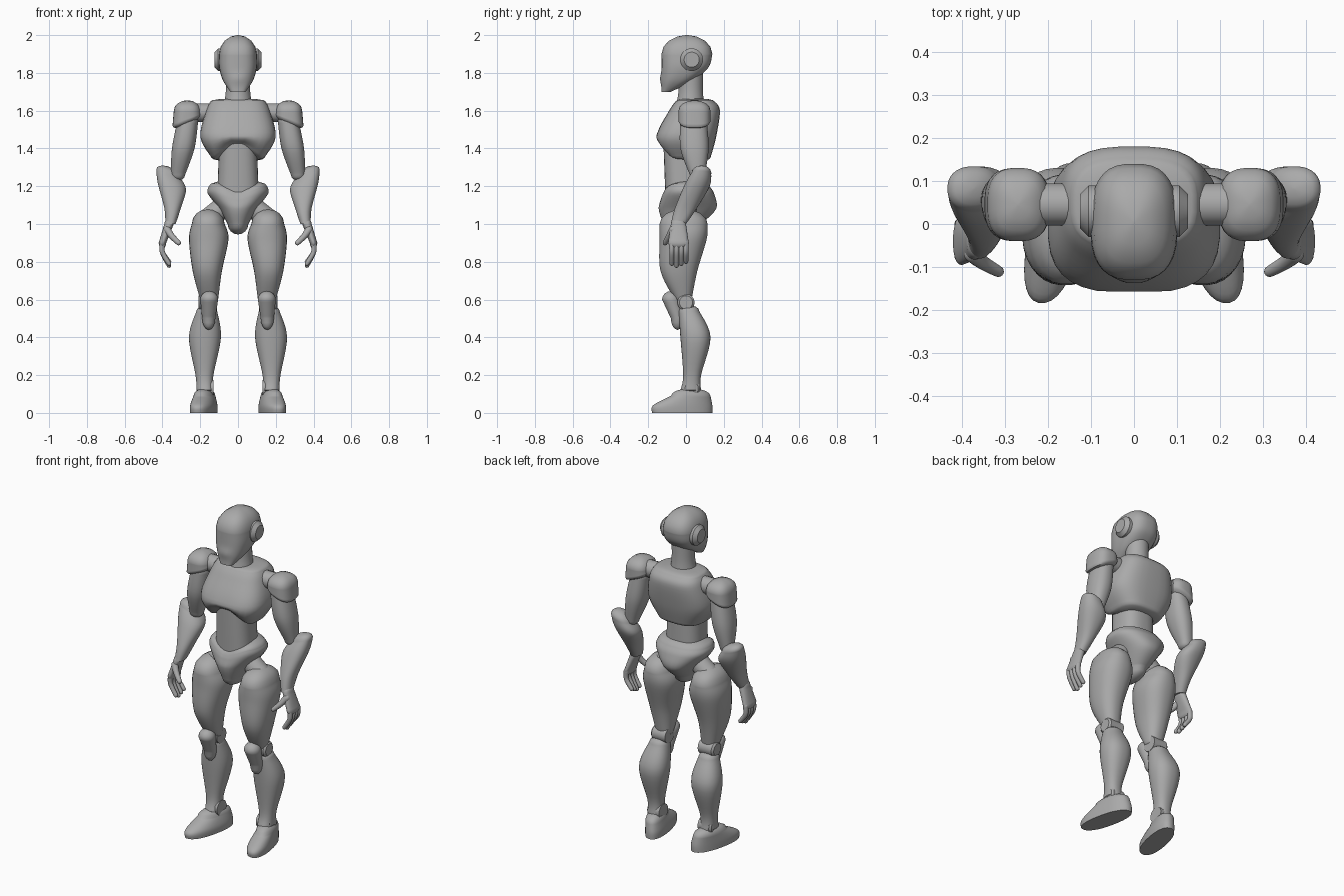
import bpy, bmesh, math
from mathutils import Vector

old = bpy.data.objects.get("Cube")
if old:
    bpy.data.objects.remove(old)

SIDES = 32
STEPS = 6
DOME = [math.pi / 2 * f for f in (.25, .5, .75, .97)]

shade = .4
grey = bpy.data.materials.new("plain grey")
grey.use_nodes = True
grey.diffuse_color = (shade, shade, shade, 1)
grey.node_tree.nodes["Principled BSDF"].inputs["Base Color"].default_value = grey.diffuse_color


def circle(count):
    """Cosine and sine pairs round a circle."""
    angles = [math.tau * (i + .5) / count for i in range(count)]
    return [(math.cos(a), math.sin(a)) for a in angles]


def bump(value, middle, width):
    """Soft bell-shaped falloff."""
    return math.exp(-((value - middle) / width) ** 2)


def ramp(value, start, end):
    """Straight blend from none to full."""
    return min(1, max(0, (value - start) / (end - start)))


def smooth_path(rows):
    """Smooth spline through rows of numbers."""
    rows = [Vector(r) for r in rows]
    padded = [rows[0]] + rows + [rows[-1]]
    path = []
    for before, start, end, after in zip(padded, padded[1:], padded[2:], padded[3:]):
        leave, arrive = (end - before) / 2, (after - start) / 2
        for step in range(STEPS):
            t = step / STEPS
            ease = t * t * (3 - 2 * t)
            path.append(start.lerp(end, ease) + leave * t * (1 - t) ** 2 - arrive * t * t * (1 - t))
    return path + [rows[-1]]


def skin(name, rings, mirror):
    """Join rings of points into a closed smooth shell."""
    bm = bmesh.new()
    loops = [[bm.verts.new(point) for point in ring] for ring in rings]
    for low, high in zip(loops, loops[1:]):
        for i in range(len(low)):
            bm.faces.new((low[i - 1], low[i], high[i], high[i - 1]))
    bm.faces.new(loops[0])
    bm.faces.new(loops[-1])
    bmesh.ops.recalc_face_normals(bm, faces=bm.faces)
    mesh = bpy.data.meshes.new(name)
    bm.to_mesh(mesh)
    bm.free()
    mesh.materials.append(grey)
    for face in mesh.polygons:
        face.use_smooth = True
    mesh.set_sharp_from_angle(angle=math.radians(40))
    obj = bpy.data.objects.new(name, mesh)
    bpy.context.collection.objects.link(obj)
    if mirror:
        obj.modifiers.new("mirror", "MIRROR")


def loft(name, rows, low_dome=0, high_dome=0, power=2.3, low_tilt=0, high_tilt=0, shape=None):
    """Stack rounded sections: (z, half width, back and front) or (z, inner, outer, front, back) in pairs."""
    paired = len(rows[0]) > 4
    if not paired:
        rows = [(z, -half, half, front, back) for z, half, front, back in rows]
    path = smooth_path(rows)
    levels = [(row, row[0], 1) for row in path]
    if low_dome:
        levels = [(path[0], path[0][0] - low_dome * math.sin(a), math.cos(a))
                  for a in reversed(DOME)] + levels
    if high_dome:
        levels += [(path[-1], path[-1][0] + high_dome * math.sin(a), math.cos(a)) for a in DOME]
    rings = []
    for row, z, size in levels:
        inner, outer, front, back = row[1:]
        blend = ramp(z, path[0][0], path[-1][0])
        tilt = low_tilt + (high_tilt - low_tilt) * blend
        ring = []
        for c, s in circle(SIDES):
            u = math.copysign(abs(c) ** (2 / power), c)
            v = math.copysign(abs(s) ** (2 / power), s)
            dx = u * size * (outer - inner) / 2
            dy = v * size * (back - front) / 2
            point = Vector(((inner + outer) / 2 + dx, (front + back) / 2 + dy, z + tilt * dx))
            if shape:
                shape(point, max(0, -v * size))
            ring.append(point)
        rings.append(ring)
    skin(name, rings, paired)


def tube(name, points, start_radius, end_radius):
    """Round-ended tapering tube along points, as a mirrored pair."""
    path = smooth_path(points)
    last = len(path) - 1
    rings = []
    for k, middle in enumerate(path):
        along = (path[min(k + 1, last)] - path[max(k - 1, 0)]).normalized()
        across = along.cross(Vector((0, 1, 0))).normalized()
        upright = along.cross(across)
        radius = start_radius + (end_radius - start_radius) * k / last
        angles = [0]
        if k == 0:
            angles = [-a for a in reversed(DOME)] + angles
        if k == last:
            angles = angles + DOME
        for a in angles:
            centre = middle + along * radius * math.sin(a)
            rings.append([centre + (across * c + upright * s) * radius * math.cos(a)
                          for c, s in circle(SIDES // 2)])
    skin(name, rings, True)


def disc(name, inner, outer, y, z, radius, chamfer):
    """Chamfered disc whose axis runs sideways, as a mirrored pair."""
    profile = [(inner, radius), (outer - chamfer, radius), (outer, radius - chamfer)]
    skin(name, [[Vector((x, y + r * c, z + r * s)) for c, s in circle(SIDES)]
                for x, r in profile], True)


# Head with a slightly ridged mask, ear discs and neck
def mask_ridge(point, front):
    point.y -= .01 * front * ramp(abs(point.x), .06, 0) * bump(point.z, 1.77, .03)


loft("head", [(1.7, .04, -.13, -.08), (1.76, .08, -.13, .04), (1.83, .1, -.13, .12),
              (1.9, .1, -.13, .14)], high_dome=.1, power=2.7, shape=mask_ridge)
disc("ear_disc", .08, .125, .03, 1.87, .06, .02)
loft("neck", [(1.6, .08, -.06, .1), (1.7, .065, -.04, .09), (1.8, .065, -.04, .09)], power=2)


# Chest shell with an arched lower front edge and a shallow centre groove
def chest_form(point, front):
    point.y += .015 * front * bump(point.x, 0, .03) * bump(point.z, 1.47, .05)
    arch = max(0, 1 - (point.x / .13) ** 2)
    point.z += .08 * front * arch * ramp(point.z, 1.47, 1.35)


loft("chest", [(1.35, .14, -.12, .13), (1.46, .2, -.16, .16), (1.6, .17, -.09, .18),
               (1.65, .145, -.055, .15)], low_dome=.02, high_dome=.015, power=2.9, shape=chest_form)
loft("abdomen", [(1.16, .11, -.11, .09), (1.43, .1, -.12, .09)], power=2.6)


# Pelvis with a notch in its upper front edge
def pelvis_notch(point, front):
    point.z -= .06 * front * ramp(abs(point.x), .13, 0) * ramp(point.z, 1.08, 1.2)


loft("pelvis", [(1, .055, -.12, .08), (1.08, .1, -.145, .16), (1.16, .16, -.135, .15),
                (1.2, .155, -.125, .125)], low_dome=.055, high_dome=.035, shape=pelvis_notch)
tube("hip_joint", [(.07, 0, 1.1), (.15, 0, 1.03)], .055, .06)

# Legs
loft("thigh", [(.6, .105, .2, -.06, .03), (.75, .085, .24, -.135, .06), (.92, .05, .26, -.14, .11),
               (1, .07, .245, -.14, .115)], low_dome=.02, high_dome=.08)
disc("knee_joint", .11, .21, 0, .585, .045, .01)
loft("kneecap", [(.5, .12, .19, -.08, -.01), (.6, .105, .2, -.127, -.03)],
     low_dome=.06, high_dome=.045, power=2)
loft("shin", [(.12, .13, .22, -.03, .08), (.2, .13, .225, -.015, .08), (.4, .09, .26, -.03, .13),
              (.54, .11, .22, -.04, .07)], low_dome=.01, high_dome=.03)
disc("ankle_joint", .13, .215, .03, .13, .045, .01)


# Foot turned slightly outward, with a higher instep
def toe_out(point, front):
    point.x -= .2 * point.y


loft("foot", [(0, .115, .24, -.18, .14), (.04, .115, .24, -.175, .14), (.09, .13, .235, -.08, .13)],
     high_dome=.04, shape=toe_out)

# Arms
tube("shoulder_joint", [(.13, .045, 1.59), (.25, .045, 1.59)], .05, .05)
loft("shoulder_pad", [(1.55, .195, .347, -.04, .13), (1.6, .197, .34, -.04, .13)],
     low_dome=.03, high_dome=.055, power=2.7, low_tilt=-.4)
loft("upper_arm", [(1.26, .28, .355, .02, .1), (1.4, .23, .35, -.03, .12), (1.55, .21, .32, -.03, .11)],
     low_dome=.03, high_dome=.03)
loft("forearm", [(1, .33, .385, -.08, 0), (1.08, .305, .39, -.06, .055), (1.2, .275, .425, -.01, .125),
                 (1.27, .31, .433, .03, .134)], high_dome=.035, high_tilt=.3)

# Hands with curled fingers
loft("palm", [(.9, .38, .42, -.095, .015), (1, .34, .39, -.08, 0)], low_dome=.03, high_dome=.03)
for i, finger in enumerate(("index", "middle", "ring", "little")):
    y = -.075 + .025 * i
    tip = .78 + .01 * abs(i - 1)
    tube(finger + "_finger", [(.4, y, .9), (.4, y, .85), (.365, y, tip)], .015, .012)
tube("thumb", [(.375, -.07, .97), (.35, -.09, .935), (.315, -.11, .9)], .02, .013)
